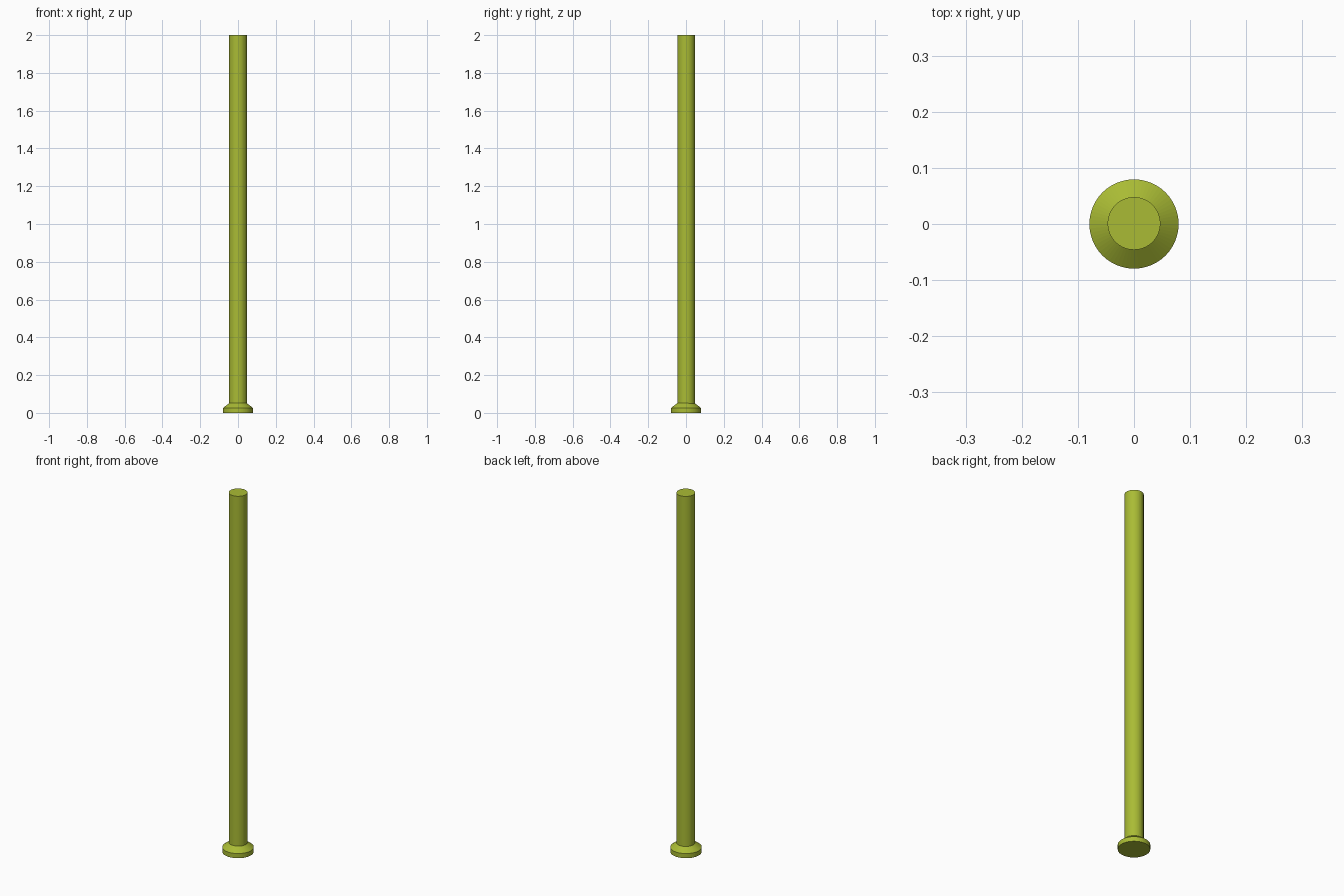
import bpy
import bmesh
from math import cos, sin, tau

if "Cube" in bpy.data.objects:
    bpy.data.objects.remove(bpy.data.objects["Cube"])

SIDES = 64

mat = bpy.data.materials.new("olive_green")
mat.diffuse_color = (0.40, 0.50, 0.035, 1)
mat.use_nodes = True
mat.node_tree.nodes["Principled BSDF"].inputs["Base Color"].default_value = mat.diffuse_color


def turned(name, profile, y=0.0):
    """Closed solid turned around z from (radius, height) points."""
    bm = bmesh.new()
    rings = [[bm.verts.new((r * cos(tau * i / SIDES), y + r * sin(tau * i / SIDES), z))
              for i in range(SIDES)] for r, z in profile]
    for low, high in zip(rings, rings[1:]):
        for i in range(SIDES):
            j = (i + 1) % SIDES
            bm.faces.new((low[i], low[j], high[j], high[i]))
    bm.faces.new(rings[0][::-1])
    bm.faces.new(rings[-1])
    mesh = bpy.data.meshes.new(name)
    bm.to_mesh(mesh)
    bm.free()
    mesh.materials.append(mat)
    obj = bpy.data.objects.new(name, mesh)
    bpy.context.collection.objects.link(obj)
    return obj


# Flat disc foot with a chamfered shoulder
turned("base_flange", [(0.0795, 0.0), (0.0795, 0.026), (0.046, 0.052)])

# Long straight pole rising out of the foot
turned("pole_shaft", [(0.047, 0.026), (0.047, 2.0)], y=0.001)
